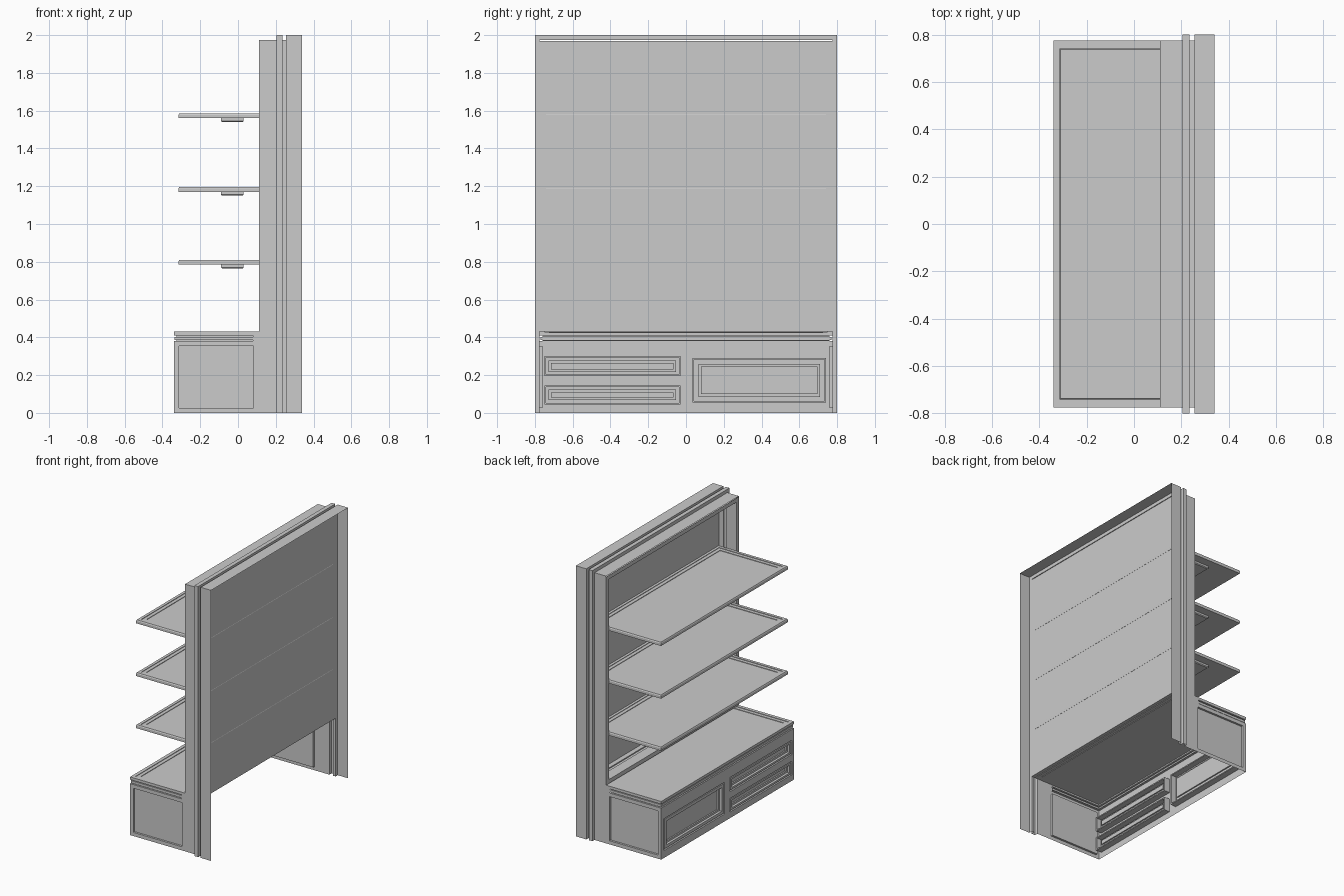
import bpy, bmesh

if "Cube" in bpy.data.objects:
    bpy.data.objects.remove(bpy.data.objects["Cube"])


def finish(name, bm):
    bmesh.ops.remove_doubles(bm, verts=bm.verts, dist=0.0002)
    bmesh.ops.recalc_face_normals(bm, faces=bm.faces)
    me = bpy.data.meshes.new(name)
    bm.to_mesh(me)
    bm.free()
    ob = bpy.data.objects.new(name, me)
    bpy.context.collection.objects.link(ob)
    return ob


def loft(bm, rows, closed):
    """Join successive rows of points with quads."""
    rows = [[bm.verts.new(p) for p in r] for r in rows]
    n = len(rows[0])
    for a, b in zip(rows, rows[1:]):
        for i in range(n if closed else n - 1):
            j = (i + 1) % n
            bm.faces.new((a[i], a[j], b[j], b[i]))
    return rows


def stepped(bm, rect, steps, place, cap=True, cap_start=False):
    """Nested rectangles: steps are (inset, depth), place maps (u, v, depth) to xyz."""
    u0, u1, v0, v1 = rect
    rows = [[place(u0 + i, v0 + i, d), place(u1 - i, v0 + i, d),
             place(u1 - i, v1 - i, d), place(u0 + i, v1 - i, d)] for i, d in steps]
    rows = loft(bm, rows, True)
    if cap:
        bm.faces.new(rows[-1])
    if cap_start:
        bm.faces.new(rows[0][::-1])


def along_x(x0):
    return lambda u, v, d: (x0 + d, u, v)


def along_z(z0):
    return lambda u, v, d: (u, v, z0 + d)


# outer frame: moulding swept over an inverted U, (x, inset)
bm = bmesh.new()
profile = [(.34, 0), (.255, 0), (.255, .025), (.235, .025), (.235, 0),
           (.205, 0), (.205, .025), (.11, .025)]
loft(bm, [[(x, -.8 + i, 0), (x, -.8 + i, 2 - i), (x, .8 - i, 2 - i), (x, .8 - i, 0)]
          for x, i in profile], False)
finish("outer_frame", bm)

# niche lining with a shallow groove, closed by the back panel
bm = bmesh.new()
stepped(bm, (-.775, .775, .43, 1.97),
        [(0, 0), (.03, 0), (.03, .08), (.022, .08), (.022, .105), (.03, .105), (.03, .14)],
        along_x(.11))
finish("niche_lining", bm)
bm = bmesh.new()
stepped(bm, (-.775, .775, .43, 1.97), [(0, 0), (.03, 0)], along_x(.255))
finish("back_panel", bm)

# shelves with stepped tops and a bar underneath
for k, z in enumerate((.785, 1.17, 1.56), 1):
    bm = bmesh.new()
    stepped(bm, (-.315, .256, -.742, .742),
            [(0, 0), (0, .018), (.004, .025), (.025, .025), (.025, .021),
             (.05, .021), (.05, .017)], along_z(z), cap_start=True)
    finish(f"shelf_{k}", bm)
    bm = bmesh.new()
    stepped(bm, (-.09, .03, -.68, .68), [(0, 0), (0, -.014), (.005, -.02)], along_z(z))
    finish(f"shelf_bar_{k}", bm)

# base top
bm = bmesh.new()
stepped(bm, (-.34, .255, -.775, .775),
        [(0, 0), (.025, 0), (.025, -.004), (.05, -.004), (.05, -.008)], along_z(.43))
# edge moulding around front and sides, (inset, z)
edge = [(0, .43), (0, .41), (.015, .41), (.015, .403), (.004, .403),
        (.004, .385), (.015, .385), (.015, .38), (0, .38)]
loft(bm, [[(.08, -.775 + i, z), (-.34 + i, -.775 + i, z),
           (-.34 + i, .775 - i, z), (.08, .775 - i, z)] for i, z in edge], False)
for s in (-1, 1):
    bm.faces.new([bm.verts.new((x, s * .775, z))
                  for x, z in ((.08, .38), (.11, .38), (.11, .43), (.08, .43))])
finish("base_top", bm)

# base sides with recessed panels
for side, s in (("left", -1), ("right", 1)):
    bm = bmesh.new()
    stepped(bm, (-.34, .11, 0, .38), [(0, 0), (.027, 0), (.027, .015)],
            lambda u, v, d: (u, s * (.775 - d), v))
    finish(f"base_side_{side}", bm)

# base front rails and stiles around the openings
bm = bmesh.new()
for r in ((-.775, .775, 0, .045), (-.775, .775, .3, .38),
          (-.775, -.75, .045, .3), (-.03, .035, .045, .3), (.74, .775, .045, .3),
          (-.75, -.03, .145, .195), (.035, .74, .045, .055), (.035, .74, .29, .3)):
    stepped(bm, r, [(0, 0)], along_x(-.34))
finish("base_front", bm)

# drawer fronts and door: gap groove, raised frame, recessed panel
for name, rect, w in (("drawer_lower", (-.75, -.03, .045, .145), .026),
                      ("drawer_upper", (-.75, -.03, .195, .3), .026),
                      ("door", (.035, .74, .055, .29), .034)):
    bm = bmesh.new()
    stepped(bm, rect, [(0, 0), (0, .045), (.008, .045), (.008, .002), (w - .004, .002),
                       (w - .004, .02), (w + .01, .02), (w + .01, .03)], along_x(-.34))
    finish(name, bm)
